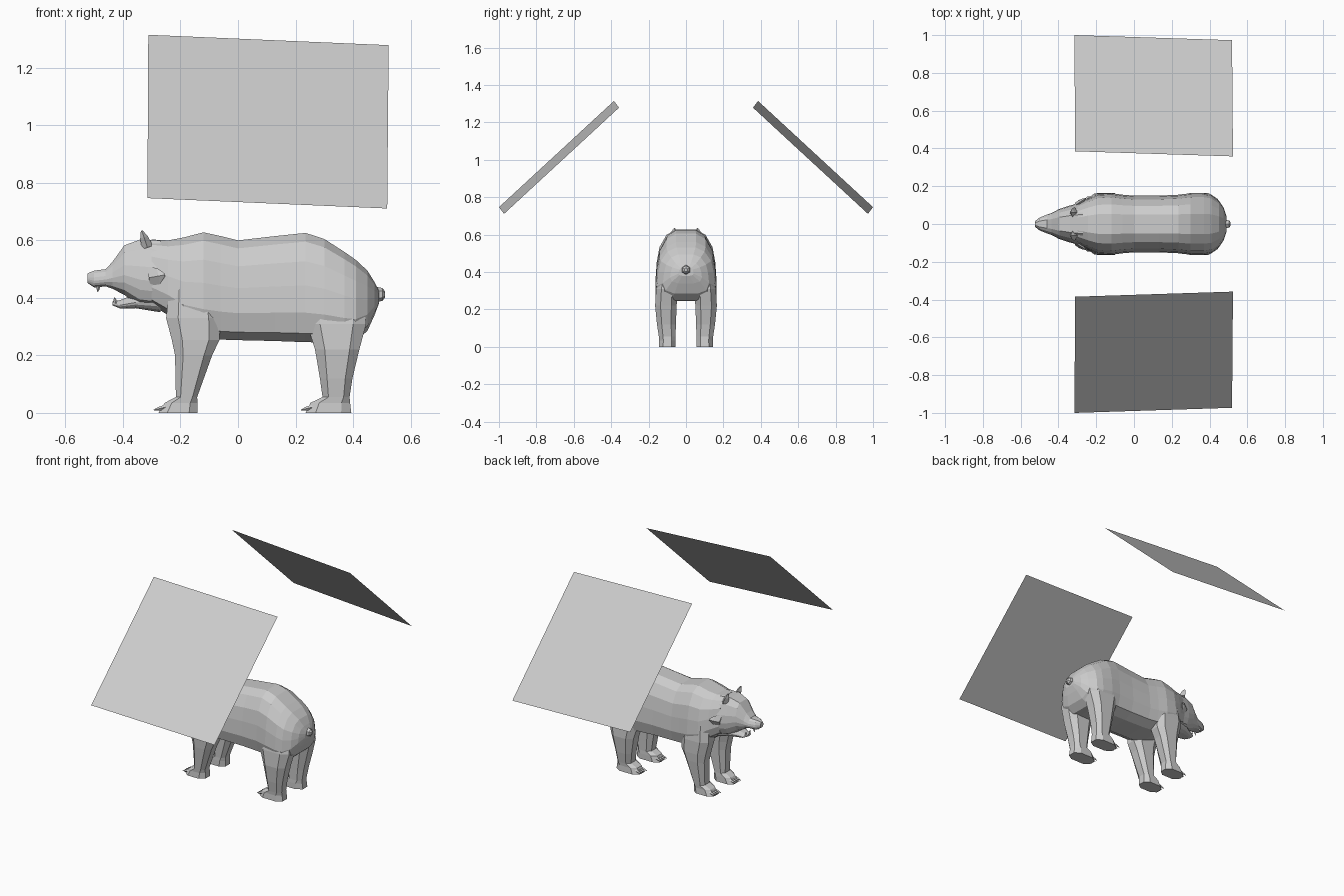
import bpy, bmesh
from mathutils import Vector

if "Cube" in bpy.data.objects:
    bpy.data.objects.remove(bpy.data.objects["Cube"])


def make(name, rings_list, caps=True):
    """Flat-shaded mesh made of one or more lofted stacks of rings."""
    bm = bmesh.new()
    for rings in rings_list:
        loops = [[bm.verts.new(p) for p in r] for r in rings]
        n = len(loops[0])
        for a, b in zip(loops, loops[1:]):
            for i in range(n):
                j = (i + 1) % n
                bm.faces.new((a[i], a[j], b[j], b[i]))
        if caps:
            bm.faces.new(loops[0])
            bm.faces.new(loops[-1])
    bmesh.ops.recalc_face_normals(bm, faces=bm.faces)
    me = bpy.data.meshes.new(name)
    bm.to_mesh(me)
    bm.free()
    ob = bpy.data.objects.new(name, me)
    bpy.context.collection.objects.link(ob)
    return ob


# half cross-section of the trunk: (width fraction, height fraction)
TRUNK = [(.33, 1), (.64, .92), (.87, .74), (.96, .52), (1, .27), (.88, .08), (.5, 0)]
SNOUT = [(.45, 1), (.75, .85), (.95, .6), (1, .4), (.95, .25), (.8, .1), (.4, 0)]


def section(x, top, bot, w, prof):
    half = [(x, w * a, bot + (top - bot) * b) for a, b in prof]
    return half + [(px, -py, pz) for px, py, pz in reversed(half)]


def leg_ring(z, x0, x1, y0, y1, s):
    """Chamfered rectangle on side s."""
    cx, cy = (x1 - x0) * .22, (y1 - y0) * .25
    pts = [(x0 + cx, y0), (x1 - cx, y0), (x1, y0 + cy), (x1, y1 - cy),
           (x1 - cx, y1), (x0 + cx, y1), (x0, y1 - cy), (x0, y0 + cy)]
    return [(x, y * s, z) for x, y in pts]


def spike(base, tip, r, ry):
    """Four-sided tapered stack from base to tip."""
    base, tip = Vector(base), Vector(tip)
    d = (tip - base).normalized()
    up = d.cross(Vector((0, 1, 0))).normalized()
    side = Vector((0, 1, 0))
    return [[c + up * r * k * a + side * ry * k * b
             for a, b in ((1, 0), (0, 1), (-1, 0), (0, -1))]
            for c, k in ((base, 1), (base.lerp(tip, .6), .7), (tip, .15))]


# trunk: x, top, bottom, half width
trunk = [(-.30, .603, .375, .105), (-.243, .60, .34, .135), (-.19, .61, .29, .158),
         (-.12, .628, .262, .163), (-.06, .615, .255, .155), (0, .60, .253, .15),
         (.13, .615, .25, .15), (.235, .626, .246, .155), (.30, .605, .245, .163),
         (.37, .56, .245, .163), (.41, .532, .25, .155), (.45, .495, .285, .123),
         (.475, .455, .34, .085), (.49, .425, .38, .04)]
make("trunk", [[section(*t, TRUNK) for t in trunk]])

# head with upper jaw
head = [(-.524, .485, .452, .015), (-.50, .495, .436, .034), (-.46, .50, .44, .05),
        (-.437, .525, .432, .058), (-.395, .583, .41, .08), (-.34, .603, .37, .098),
        (-.27, .60, .36, .115)]
make("head", [[section(*h, SNOUT) for h in head]])

# lower jaw
jaw = [(-.436, .388, .374, .018), (-.41, .392, .363, .035),
       (-.355, .415, .364, .06), (-.27, .43, .35, .09)]
make("lower_jaw", [[section(*j, SNOUT) for j in jaw]])

# teeth
make("teeth", [spike((-.485, s * .022, .445), (-.488, s * .022, .42), .007, .007) for s in (1, -1)]
     + [spike((-.425, s * .02, .38), (-.43, s * .02, .402), .007, .007) for s in (1, -1)])

# ears and cheek tufts
make("ears", [spike((-.315, s * .06, .575), (-.335, s * .062, .634), .02, .03) for s in (1, -1)])
make("cheek_tufts", [spike((-.31, s * .095, .47), (-.255, s * .135, .48), .04, .02) for s in (1, -1)])

# legs: z, x0, x1, y0, y1
hind = [(.42, .25, .43, .04, .14), (.31, .24, .446, .045, .16), (.22, .268, .422, .05, .165),
        (.12, .285, .398, .054, .155), (.055, .294, .388, .056, .145),
        (.035, .252, .39, .055, .143), (0, .235, .394, .055, .145)]
front = [(.46, -.235, -.09, .05, .145), (.33, -.25, -.06, .045, .162), (.253, -.23, -.065, .05, .163),
         (.2, -.219, -.09, .052, .16), (.055, -.216, -.142, .056, .145),
         (.035, -.255, -.141, .055, .143), (0, -.277, -.14, .055, .145)]
for side, s in (("left", -1), ("right", 1)):
    for nm, rows in (("hind", hind), ("front", front)):
        make(f"{nm}_leg_{side}", [[leg_ring(*r, s) for r in rows]])
        x = rows[-1][1]
        make(f"{nm}_claws_{side}",
             [spike((x + .025, s * y, .02), (x - .016, s * y, .01), .009, .007)
              for y in (.075, .092, .109, .126)])

# stubby tail
tail = [(.465, .022), (.485, .026), (.503, .022), (.512, .01)]
HEX = [(1, 0), (.5, .87), (-.5, .87), (-1, 0), (-.5, -.87), (.5, -.87)]
make("tail", [[[(x, r * b, .412 + r * a) for a, b in HEX] for x, r in tail]])

# floating slanted panels on both sides
for side, s in (("left", -1), ("right", 1)):
    bm = bmesh.new()
    bm.faces.new([bm.verts.new((x, s * y, z)) for x, y, z in
                  ((-.315, 1.0, .747), (.519, .973, .711), (.524, .358, 1.279), (-.312, .385, 1.315))])
    me = bpy.data.meshes.new(f"panel_{side}")
    bm.to_mesh(me)
    bm.free()
    bpy.context.collection.objects.link(bpy.data.objects.new(f"panel_{side}", me))
